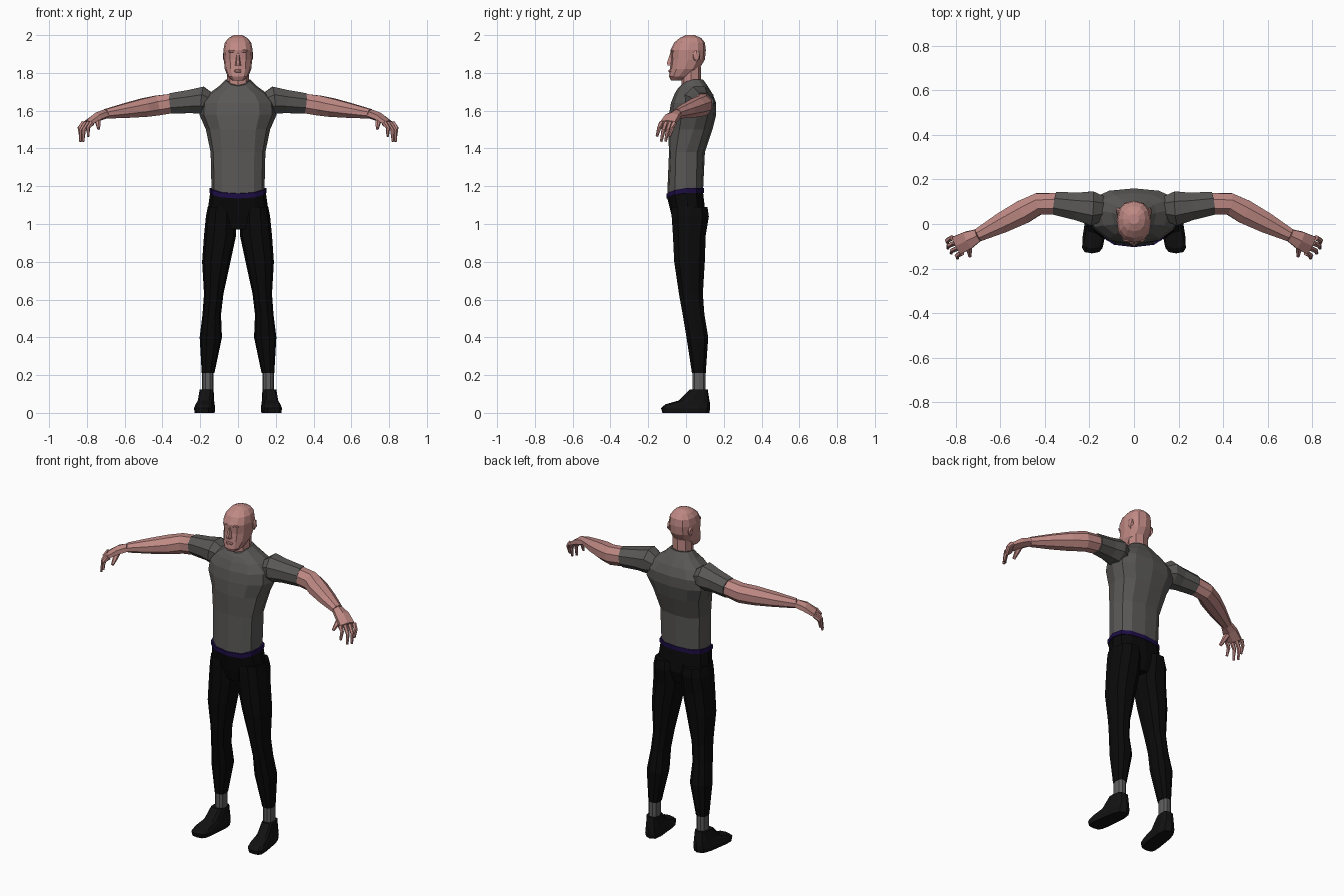
import bpy, bmesh, math
from mathutils import Vector

cube = bpy.data.objects.get("Cube")
if cube:
    bpy.data.objects.remove(cube)


def material(name, red, green, blue):
    colour = (red, green, blue, 1)
    mat = bpy.data.materials.new(name)
    mat.use_nodes = True
    mat.diffuse_color = colour
    shader = next(node for node in mat.node_tree.nodes if node.type == 'BSDF_PRINCIPLED')
    shader.inputs["Base Color"].default_value = colour
    shader.inputs["Roughness"].default_value = 0.8
    return mat


SKIN = material("skin", red=.52, green=.25, blue=.23)
SHIRT = material("grey shirt", red=.1, green=.097, blue=.093)
TROUSERS = material("black trousers", red=.003, green=.003, blue=.003)
BELT = material("purple belt", red=.012, green=.004, blue=.06)
SOCKS = material("grey socks", red=.11, green=.11, blue=.11)
SHOES = material("black shoes", red=.006, green=.006, blue=.006)


def finish(name, bm, mat):
    bmesh.ops.recalc_face_normals(bm, faces=bm.faces[:])
    mesh = bpy.data.meshes.new(name)
    bm.to_mesh(mesh)
    bm.free()
    mesh.materials.append(mat)
    bpy.context.scene.collection.objects.link(bpy.data.objects.new(name, mesh))


def loft(name, mat, *rings):
    """Skin the point rings and cap both ends."""
    bm = bmesh.new()
    loops = [[bm.verts.new(point) for point in ring] for ring in rings]
    for low, high in zip(loops, loops[1:]):
        for i in range(len(low)):
            bm.faces.new((low[i - 1], low[i], high[i], high[i - 1]))
    bm.faces.new(loops[0])
    bm.faces.new(loops[-1])
    finish(name, bm, mat)


def signed_power(value, power):
    return math.copysign(abs(value) ** power, value)


def level(z, width, front, back, widest=None, middle=0, sides=12, power=.85, dip=0, skew=0):
    """Horizontal ring; widest is the y of its side points, dip lowers its front."""
    if widest is None:
        widest = (front + back) / 2
    ring = []
    for i in range(sides):
        angle = math.tau * i / sides
        across = signed_power(math.cos(angle), power)
        along = signed_power(math.sin(angle), power)
        y = widest + along * (back - widest if along > 0 else widest - front)
        drop = dip * max(0, -along) ** 2
        ring.append((middle + across * width + skew * y, y, z - drop))
    return ring


def tube(name, mat, stations, sides=8):
    """Limb through stations of (centre, half depth, half height)."""
    centres = [station[0] for station in stations]
    rings = []
    for i, (centre, depth, height) in enumerate(stations):
        after = centres[min(i + 1, len(centres) - 1)]
        along = (after - centres[max(i - 1, 0)]).normalized()
        across = Vector((along.y, -along.x, 0)).normalized()
        up = across.cross(along)
        angles = [math.tau * (k + .5) / sides for k in range(sides)]
        rings.append([centre + across * depth * math.cos(angle) + up * height * math.sin(angle)
                      for angle in angles])
    loft(name, mat, *rings)


def blob(name, mat, centre, size):
    """Small faceted lump for facial relief."""
    bm = bmesh.new()
    bmesh.ops.create_icosphere(bm, subdivisions=1, radius=1)
    bmesh.ops.scale(bm, vec=size, verts=bm.verts)
    bmesh.ops.translate(bm, vec=centre, verts=bm.verts)
    finish(name, bm, mat)


# Shirt, from hem to neckline
loft("shirt_torso", SHIRT,
     level(z=1.17, width=.14, front=-.1, back=.09, widest=0, power=.75, dip=.03),
     level(z=1.38, width=.145, front=-.09, back=.1, widest=0, power=.75),
     level(z=1.5, width=.17, front=-.095, back=.14, widest=.04),
     level(z=1.58, width=.205, front=-.09, back=.16, widest=.06),
     level(z=1.64, width=.2, front=-.08, back=.16, widest=.07),
     level(z=1.69, width=.155, front=-.06, back=.14, widest=.06),
     level(z=1.73, width=.1, front=-.045, back=.115, widest=.05, dip=.015),
     level(z=1.765, width=.065, front=-.03, back=.09, widest=.04, dip=.035))

# Belt and hips share the sloping waistline
waistline = dict(widest=0, power=.75, dip=.03)
loft("belt", BELT, *[level(z=z, width=.152, front=-.104, back=.094, **waistline)
                     for z in (1.165, 1.19)])
loft("trouser_hips", TROUSERS,
     level(z=.97, width=.12, front=-.055, back=.085),
     level(z=1.04, width=.165, front=-.075, back=.105),
     level(z=1.17, width=.147, front=-.1, back=.09, **waistline))

# Neck and head, from chin to crown
loft("neck", SKIN, *[level(z=z, width=.057, front=-.025, back=.08, sides=8) for z in (1.7, 1.83)])
loft("head", SKIN,
     level(z=1.76, width=.03, front=-.08, back=-.025),
     level(z=1.78, width=.054, front=-.09, back=.015),
     level(z=1.82, width=.07, front=-.085, back=.07),
     level(z=1.87, width=.075, front=-.08, back=.1),
     level(z=1.92, width=.078, front=-.083, back=.105),
     level(z=1.96, width=.07, front=-.063, back=.1),
     level(z=1.985, width=.05, front=-.033, back=.08),
     level(z=2, width=.022, front=0, back=.045))
loft("nose", SKIN,
     level(z=1.84, width=.016, front=-.1, back=-.06, sides=6),
     level(z=1.855, width=.013, front=-.103, back=-.06, sides=6),
     level(z=1.905, width=.007, front=-.085, back=-.06, sides=6))
blob("lips", SKIN, centre=(0, -.08, 1.81), size=(.025, .014, .012))

for side, label in ((1, "left"), (-1, "right")):

    def at(x, y, z):
        return Vector((x * side, y, z))

    # Brow and ear
    blob(label + "_brow", SKIN, centre=at(x=.03, y=-.07, z=1.915), size=(.025, .012, .01))
    blob(label + "_ear", SKIN, centre=at(x=.07, y=.055, z=1.89), size=(.012, .022, .034))

    # Sleeve and bare arm follow the line shoulder, cuff, elbow, wrist
    chest = at(x=.12, y=.07, z=1.635)
    shoulder = at(x=.19, y=.07, z=1.655)
    cuff = at(x=.355, y=.093, z=1.638)
    elbow = at(x=.43, y=.09, z=1.627)
    wrist = at(x=.7, y=-.05, z=1.583)
    tube(label + "_sleeve", SHIRT, [
        (chest, .05, .045), (shoulder, .083, .078),
        (shoulder.lerp(cuff, .4), .067, .066), (cuff, .056, .059)])
    tube(label + "_arm", SKIN, [
        (shoulder.lerp(cuff, .9), .052, .055), (elbow, .053, .057),
        (elbow.lerp(wrist, .25), .058, .053), (elbow.lerp(wrist, .6), .05, .042), (wrist, .032, .027)])

    # Palm
    hand = at(x=.745, y=-.072, z=1.567)
    knuckles = at(x=.795, y=-.096, z=1.535)
    tube(label + "_palm", SKIN, [
        (wrist, .032, .025), (hand, .046, .025), (knuckles, .05, .016)], sides=6)

    # Fingers fan across the knuckles and arch towards their tips
    across = at(x=.022, y=.034, z=0)
    for i, finger in enumerate(("index", "middle", "ring", "little")):
        spread = (i - 1.5) / 1.5
        root = knuckles + across * spread
        tip = at(x=.83, y=-.12, z=1.433) + across * spread
        tip += at(x=-.016, y=0, z=.03) * spread ** 2
        bend = root.lerp(tip, .5) + at(x=.012, y=0, z=.01)
        tube(f"{label}_{finger}_finger", SKIN, [
            (root, .013, .015), (bend, .011, .012), (tip, .007, .007)], sides=6)
    thumb_tip = at(x=.737, y=-.145, z=1.505)
    tube(label + "_thumb", SKIN, [
        (hand, .016, .018), (hand.lerp(thumb_tip, .5), .015, .016), (thumb_tip, .008, .009)], sides=6)

    # Trouser leg, from seat to hem
    def leg(z, inner, outer, front, back):
        return level(z, (outer - inner) / 2, front, back, middle=side * (inner + outer) / 2, sides=10)

    loft(label + "_trouser_leg", TROUSERS,
         leg(z=1.09, inner=.02, outer=.16, front=-.08, back=.118),
         leg(z=1.04, inner=.01, outer=.17, front=-.08, back=.125),
         leg(z=.94, inner=.01, outer=.18, front=-.073, back=.108),
         leg(z=.8, inner=.04, outer=.19, front=-.066, back=.103),
         leg(z=.63, inner=.077, outer=.18, front=-.04, back=.092),
         leg(z=.52, inner=.09, outer=.188, front=-.02, back=.1),
         leg(z=.4, inner=.085, outer=.203, front=0, back=.12),
         leg(z=.21, inner=.125, outer=.192, front=.03, back=.106))

    # Sock
    loft(label + "_sock", SOCKS, *[leg(z=z, inner=.13, outer=.19, front=.033, back=.106)
                                   for z in (.1, .215)])

    # Shoe, toes turned outwards
    turned = dict(middle=side * .174, power=.6, skew=-side * .12)
    loft(label + "_shoe", SHOES,
         level(z=0, width=.047, front=-.125, back=.123, widest=-.06, **turned),
         level(z=.025, width=.05, front=-.132, back=.128, widest=-.06, **turned),
         level(z=.045, width=.045, front=-.11, back=.128, widest=-.03, **turned),
         level(z=.065, width=.04, front=-.04, back=.124, widest=.03, **turned),
         level(z=.125, width=.036, front=.02, back=.115, widest=.065, **turned))
